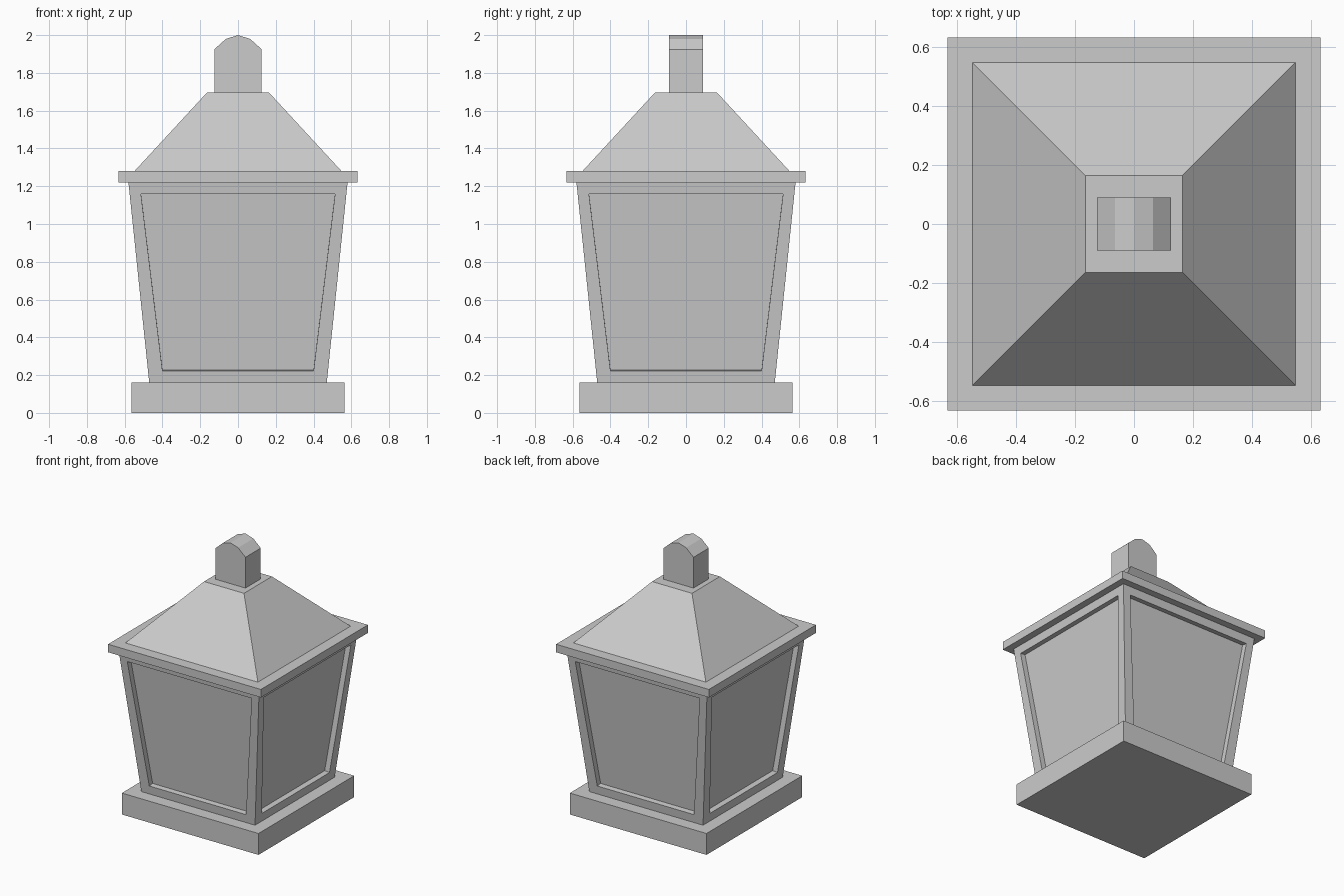
import bpy, bmesh, math
from mathutils import Matrix, Vector

cube = bpy.data.objects.get("Cube")
if cube:
    bpy.data.objects.remove(cube, do_unlink=True)

GREY = (0.6, 0.6, 0.6, 1.0)
stone = bpy.data.materials.new("stone grey")
stone.use_nodes = True
stone.diffuse_color = GREY
stone.node_tree.nodes["Principled BSDF"].inputs["Base Color"].default_value = GREY


def finish(name, bm):
    bmesh.ops.remove_doubles(bm, verts=bm.verts[:], dist=0.0001)
    bmesh.ops.recalc_face_normals(bm, faces=bm.faces[:])
    mesh = bpy.data.meshes.new(name)
    bm.to_mesh(mesh)
    bm.free()
    mesh.materials.append(stone)
    obj = bpy.data.objects.new(name, mesh)
    bpy.context.collection.objects.link(obj)
    return obj


def square(half, z):
    return [Vector((x * half, y * half, z)) for x, y in ((-1, -1), (1, -1), (1, 1), (-1, 1))]


def bridge(bm, ring_a, ring_b):
    for i in range(len(ring_a)):
        j = (i + 1) % len(ring_a)
        bm.faces.new((ring_a[i], ring_a[j], ring_b[j], ring_b[i]))


def frustum(name, half_low, half_high, z_low, z_high):
    bm = bmesh.new()
    low = [bm.verts.new(p) for p in square(half_low, z_low)]
    high = [bm.verts.new(p) for p in square(half_high, z_high)]
    bridge(bm, low, high)
    bm.faces.new(low)
    bm.faces.new(high)
    return finish(name, bm)


# Plinth, eave slab and hipped roof
frustum("plinth", 0.565, 0.565, 0.0, 0.16)
frustum("eave_slab", 0.632, 0.632, 1.22, 1.28)
frustum("roof", 0.548, 0.165, 1.28, 1.695)

# Flared lantern body with a recessed pane on each of its four sides
BODY_LOW, BODY_HIGH, Z_LOW, Z_HIGH = 0.47, 0.58, 0.16, 1.22
slope = (BODY_HIGH - BODY_LOW) / (Z_HIGH - Z_LOW)
inward = Vector((0, 1, slope)).normalized() * 0.04


def on_front(x, z):
    return Vector((x, -BODY_LOW - slope * (z - Z_LOW), z))


outer = [on_front(-BODY_LOW, Z_LOW), on_front(BODY_LOW, Z_LOW),
         on_front(BODY_HIGH, Z_HIGH), on_front(-BODY_HIGH, Z_HIGH)]
opening = [on_front(-0.4, 0.223), on_front(0.4, 0.223),
           on_front(0.514, 1.16), on_front(-0.514, 1.16)]
pane = [p + inward for p in opening]

bm = bmesh.new()
for side in range(4):
    turn = Matrix.Rotation(side * math.pi / 2, 3, "Z")
    rings = [[bm.verts.new(turn @ p) for p in ring] for ring in (outer, opening, pane)]
    bridge(bm, rings[0], rings[1])
    bridge(bm, rings[1], rings[2])
    bm.faces.new(rings[2])
for half, z in ((BODY_LOW, Z_LOW), (BODY_HIGH, Z_HIGH)):
    bm.faces.new([bm.verts.new(p) for p in square(half, z)])
finish("lantern_body", bm)

# Finial block with a faceted rounded top
profile = [(-0.125, 1.69), (0.125, 1.69), (0.125, 1.925),
           (0.064, 1.98), (0, 2.0), (-0.064, 1.98), (-0.125, 1.925)]
bm = bmesh.new()
front = [bm.verts.new((x, -0.09, z)) for x, z in profile]
back = [bm.verts.new((x, 0.09, z)) for x, z in profile]
bridge(bm, front, back)
bm.faces.new(front)
bm.faces.new(back)
finish("finial", bm)
